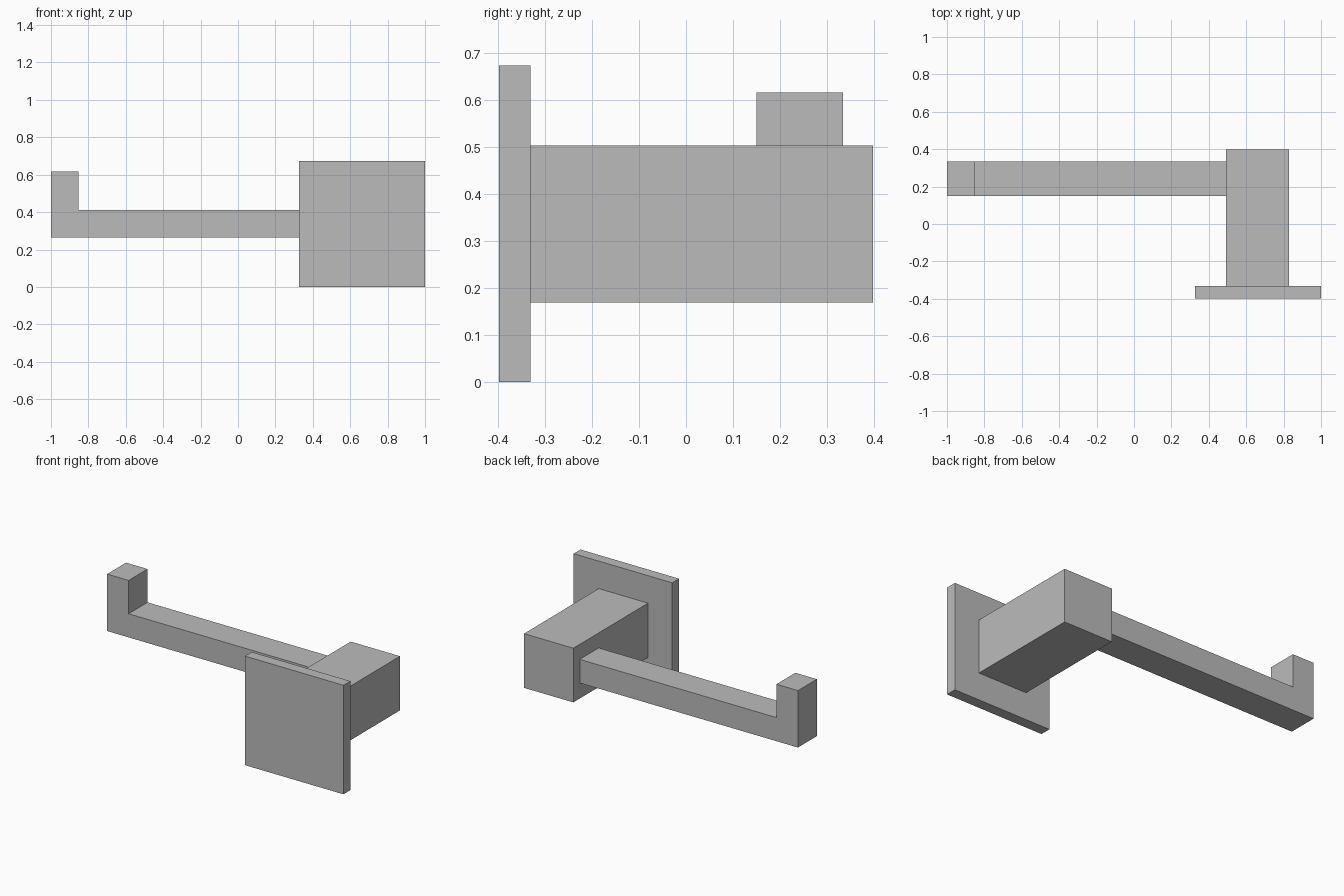
import bpy
import bmesh

if "Cube" in bpy.data.objects:
    bpy.data.objects.remove(bpy.data.objects["Cube"])

metal = bpy.data.materials.new("satin_grey_metal")
metal.diffuse_color = (0.5, 0.5, 0.5, 1.0)
metal.use_nodes = True
metal.node_tree.nodes["Principled BSDF"].inputs["Base Color"].default_value = metal.diffuse_color


def extrude_profile(name, profile, y0, y1):
    """Extrude a closed (x, z) outline along y from y0 to y1."""
    bm = bmesh.new()
    face = bm.faces.new([bm.verts.new((x, y0, z)) for x, z in profile])
    result = bmesh.ops.extrude_face_region(bm, geom=[face], use_keep_orig=True)
    moved = [v for v in result["geom"] if isinstance(v, bmesh.types.BMVert)]
    bmesh.ops.translate(bm, verts=moved, vec=(0, y1 - y0, 0))
    bmesh.ops.recalc_face_normals(bm, faces=bm.faces)
    mesh = bpy.data.meshes.new(name)
    bm.to_mesh(mesh)
    bm.free()
    mesh.materials.append(metal)
    obj = bpy.data.objects.new(name, mesh)
    bpy.context.collection.objects.link(obj)
    return obj


def rect(x0, x1, z0, z1):
    return [(x0, z0), (x1, z0), (x1, z1), (x0, z1)]


# Square plate that sits against the wall
extrude_profile("wall_plate", rect(0.326, 1.0, 0.0, 0.674), -0.398, -0.331)

# Square post standing out from the plate
extrude_profile("post", rect(0.492, 0.829, 0.169, 0.504), -0.331, 0.398)

# Holder arm with upturned end, one L-shaped profile
arm = [(-1.0, 0.265), (0.492, 0.265), (0.492, 0.411),
       (-0.853, 0.411), (-0.853, 0.617), (-1.0, 0.617)]
extrude_profile("holder_arm", arm, 0.15, 0.335)
